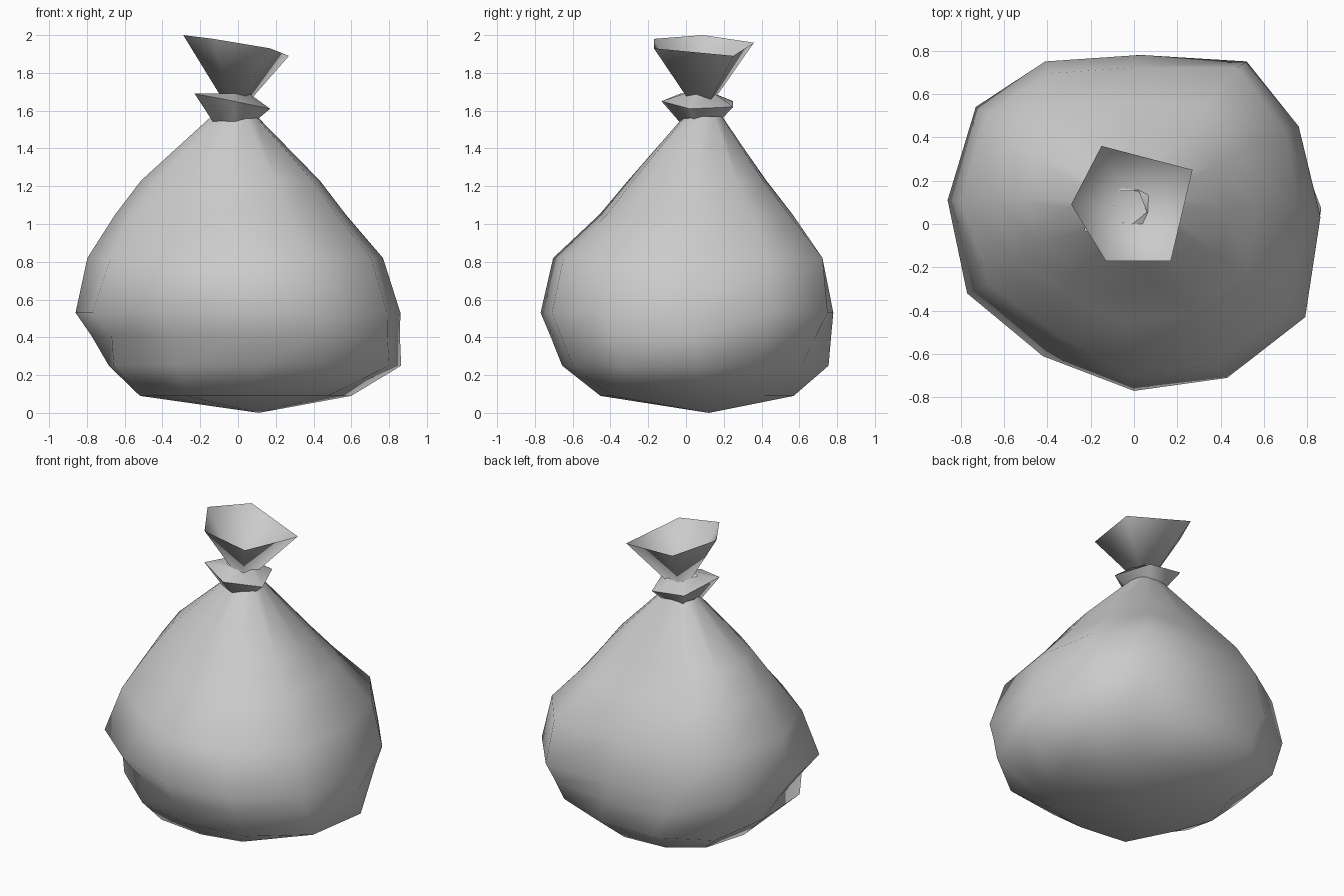
import bpy
import bmesh
import math

cube = bpy.data.objects.get("Cube")
if cube:
    bpy.data.objects.remove(cube, do_unlink=True)

grey = bpy.data.materials.new("light_grey_plastic")
grey.use_nodes = True
colour = (0.6, 0.6, 0.6, 1.0)
grey.diffuse_color = colour
grey.node_tree.nodes["Principled BSDF"].inputs["Base Color"].default_value = colour


def loft(name, rings, bottom_tip=None, crisp=False):
    """Skin a stack of equal-sized rings, with an optional closing point below."""
    bm = bmesh.new()
    loops = [[bm.verts.new(p) for p in ring] for ring in rings]
    n = len(loops[0])
    for low, high in zip(loops, loops[1:]):
        for i in range(n):
            j = (i + 1) % n
            bm.faces.new((low[i], low[j], high[j], high[i]))
    if bottom_tip:
        point = bm.verts.new(bottom_tip)
        for i in range(n):
            bm.faces.new((loops[0][(i + 1) % n], loops[0][i], point))
    mesh = bpy.data.meshes.new(name)
    bm.to_mesh(mesh)
    bm.free()
    mesh.materials.append(grey)
    mesh.shade_smooth()
    if crisp:
        mesh.set_sharp_from_angle(angle=math.radians(60))
    obj = bpy.data.objects.new(name, mesh)
    bpy.context.collection.objects.link(obj)
    return obj


# Uneven outline of the sack at its widest, counter-clockwise from +x
outline = [(0.86, 0.03), (0.76, 0.45), (0.52, 0.75), (0.03, 0.78),
           (-0.41, 0.75), (-0.73, 0.54), (-0.86, 0.11), (-0.77, -0.32),
           (-0.42, -0.61), (0.0, -0.77), (0.43, -0.71), (0.79, -0.43)]

# Height, centre x, centre y, scale x, scale y, dents and bulges by corner
levels = [(0.09, 0.04, 0.055, 0.65, 0.66,
           {1: 0.73, 2: 0.73, 7: 0.92, 8: 1.17, 10: 0.96, 11: 0.85}),
          (0.25, 0.09, 0.045, 0.90, 0.91,
           {1: 0.86, 2: 0.83, 4: 1.04, 5: 1.08, 7: 1.08, 8: 1.09}),
          (0.41, 0.04, 0.02, 0.95, 0.96, {1: 0.95, 2: 0.93, 5: 1.04, 7: 0.97, 8: 0.97}),
          (0.53, 0.0, 0.0, 1.0, 1.0, {}),
          (0.82, -0.015, 0.005, 0.91, 0.92, {1: 1.03, 2: 1.04, 7: 0.94, 8: 0.91}),
          (1.05, -0.04, 0.05, 0.71, 0.66, {4: 1.04, 5: 1.04, 7: 0.95, 8: 0.92}),
          (1.23, -0.04, 0.055, 0.55, 0.47, {4: 1.05, 5: 1.05, 7: 0.94, 8: 0.94}),
          (1.57, -0.02, 0.09, 0.14, 0.13, {})]
sack_rings = [[(cx + sx * x * dents.get(i, 1), cy + sy * y * dents.get(i, 1), z)
               for i, (x, y) in enumerate(outline)]
              for z, cx, cy, sx, sy, dents in levels]
loft("sack_body", sack_rings, bottom_tip=(0.11, 0.12, 0.0))

# Gathered neck: waist, flared collar, pinch and open funnel, five-sided
collar = [(0.17, 0.02, 1.61), (0.08, 0.25, 1.62), (-0.16, 0.25, 1.65),
          (-0.23, -0.03, 1.69), (-0.02, -0.13, 1.65)]
mouth = [(0.17, -0.17, 1.93), (0.27, 0.25, 1.89), (-0.15, 0.36, 1.96),
         (-0.29, 0.09, 2.0), (-0.13, -0.17, 1.98)]


def shrink(ring, factor, z):
    """Scaled copy of a ring about the neck's axis, at one height."""
    cx, cy = -0.02, 0.08
    return [(cx + (x - cx) * factor, cy + (y - cy) * factor, z) for x, y, _ in ring]


waist = shrink(collar, 0.5, 1.53)
pinch = shrink(collar, 0.42, 1.69)
loft("tied_collar", [waist, collar, pinch], crisp=True)
loft("gathered_funnel", [mouth], bottom_tip=(-0.02, 0.08, 1.56))
